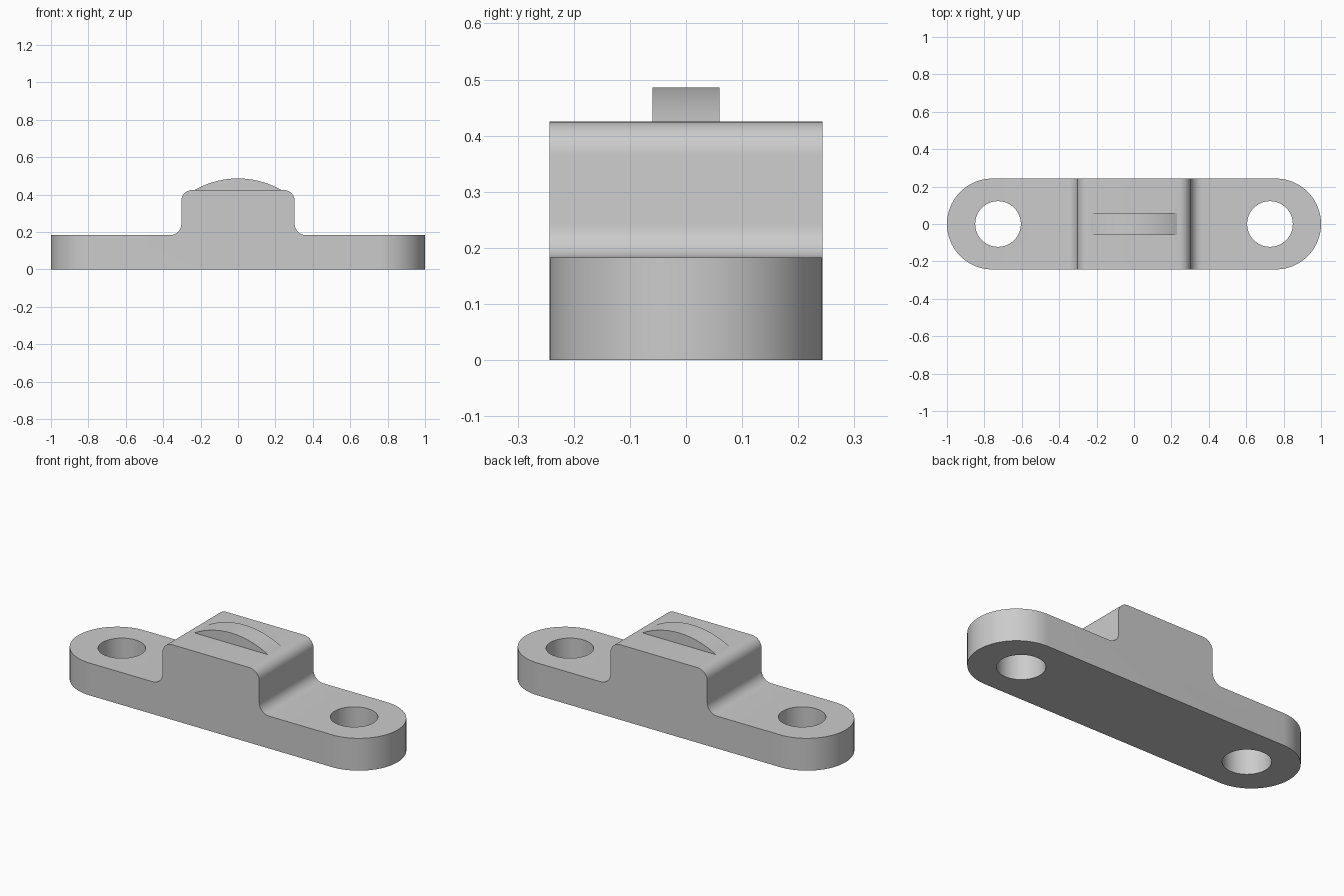
import bpy, bmesh
from math import sin, cos, pi, radians, asin

if "Cube" in bpy.data.objects:
    bpy.data.objects.remove(bpy.data.objects["Cube"])

HALF_WIDTH = 0.243
PLATE_TOP, BLOCK_TOP, RIDGE_TOP = 0.183, 0.425, 0.486
BLOCK_HALF, FILLET = 0.303, 0.06
HOLE_X, HOLE_RADIUS = 0.727, 0.122

grey = bpy.data.materials.new("plain_grey")
grey.use_nodes = True
colour = (0.6, 0.6, 0.6, 1)
grey.diffuse_color = colour
grey.node_tree.nodes["Principled BSDF"].inputs["Base Color"].default_value = colour


def arc(cx, cy, r, start, end, steps):
    """Points along an arc, angles in degrees."""
    angles = [radians(start + (end - start) * i / steps) for i in range(steps + 1)]
    return [(cx + r * cos(a), cy + r * sin(a)) for a in angles]


def prism(name, outline, axis, low, high):
    """Extrude a closed outline along y (outline in x, z) or z (outline in x, y)."""
    bm = bmesh.new()
    place = (lambda p: (p[0], low, p[1])) if axis == "y" else (lambda p: (p[0], p[1], low))
    face = bm.faces.new([bm.verts.new(place(p)) for p in outline])
    shift = (0, high - low, 0) if axis == "y" else (0, 0, high - low)
    result = bmesh.ops.extrude_face_region(bm, geom=[face])
    verts = [g for g in result["geom"] if isinstance(g, bmesh.types.BMVert)]
    bmesh.ops.translate(bm, verts=verts, vec=shift)
    bmesh.ops.recalc_face_normals(bm, faces=bm.faces)
    mesh = bpy.data.meshes.new(name)
    bm.to_mesh(mesh)
    bm.free()
    mesh.materials.append(grey)
    obj = bpy.data.objects.new(name, mesh)
    bpy.context.collection.objects.link(obj)
    return obj


def select(obj):
    bpy.ops.object.select_all(action="DESELECT")
    obj.select_set(True)
    bpy.context.view_layer.objects.active = obj


def combine(obj, cutter, operation):
    """Apply a boolean and discard the cutter."""
    mod = obj.modifiers.new(operation.title(), "BOOLEAN")
    mod.operation, mod.solver, mod.object = operation, "EXACT", cutter
    select(obj)
    bpy.ops.object.modifier_apply(modifier=mod.name)
    bpy.data.objects.remove(cutter)


# Stepped side profile: flat plate, filleted raised block in the middle
right_half = [(1.1, 0), (1.1, PLATE_TOP)]
right_half += arc(BLOCK_HALF + FILLET, PLATE_TOP + FILLET, FILLET, 270, 180, 10)
right_half += arc(BLOCK_HALF - FILLET, BLOCK_TOP - FILLET, FILLET, 0, 90, 10)
profile = right_half + [(-x, z) for x, z in reversed(right_half)]
body = prism("bracket_body", profile, "y", -0.4, 0.4)

# Trim to a plan outline with semicircular ends
end_x = 1 - HALF_WIDTH
plan = arc(end_x, 0, HALF_WIDTH, -90, 90, 40) + arc(-end_x, 0, HALF_WIDTH, 90, 270, 40)
combine(body, prism("plan_cutter", plan, "z", -0.2, 0.7), "INTERSECT")

# Bolt holes through both ends
for side in (-1, 1):
    circle = arc(side * HOLE_X, 0, HOLE_RADIUS, 0, 360, 64)[:-1]
    combine(body, prism("hole_cutter", circle, "z", -0.2, 0.7), "DIFFERENCE")

# Thin arched ridge on top of the block
chord, rise = 0.23, RIDGE_TOP - BLOCK_TOP
radius = (chord ** 2 + rise ** 2) / (2 * rise)
spread = asin(chord / radius) * 180 / pi
crown = arc(0, RIDGE_TOP - radius, radius, 90 - spread, 90 + spread, 32)
foot = BLOCK_TOP - 0.02
ridge = prism("arched_ridge", [(chord, foot)] + crown + [(-chord, foot)], "y", -0.06, 0.06)

for part in (body, ridge):
    select(part)
    bpy.ops.object.shade_smooth_by_angle(angle=radians(30))
